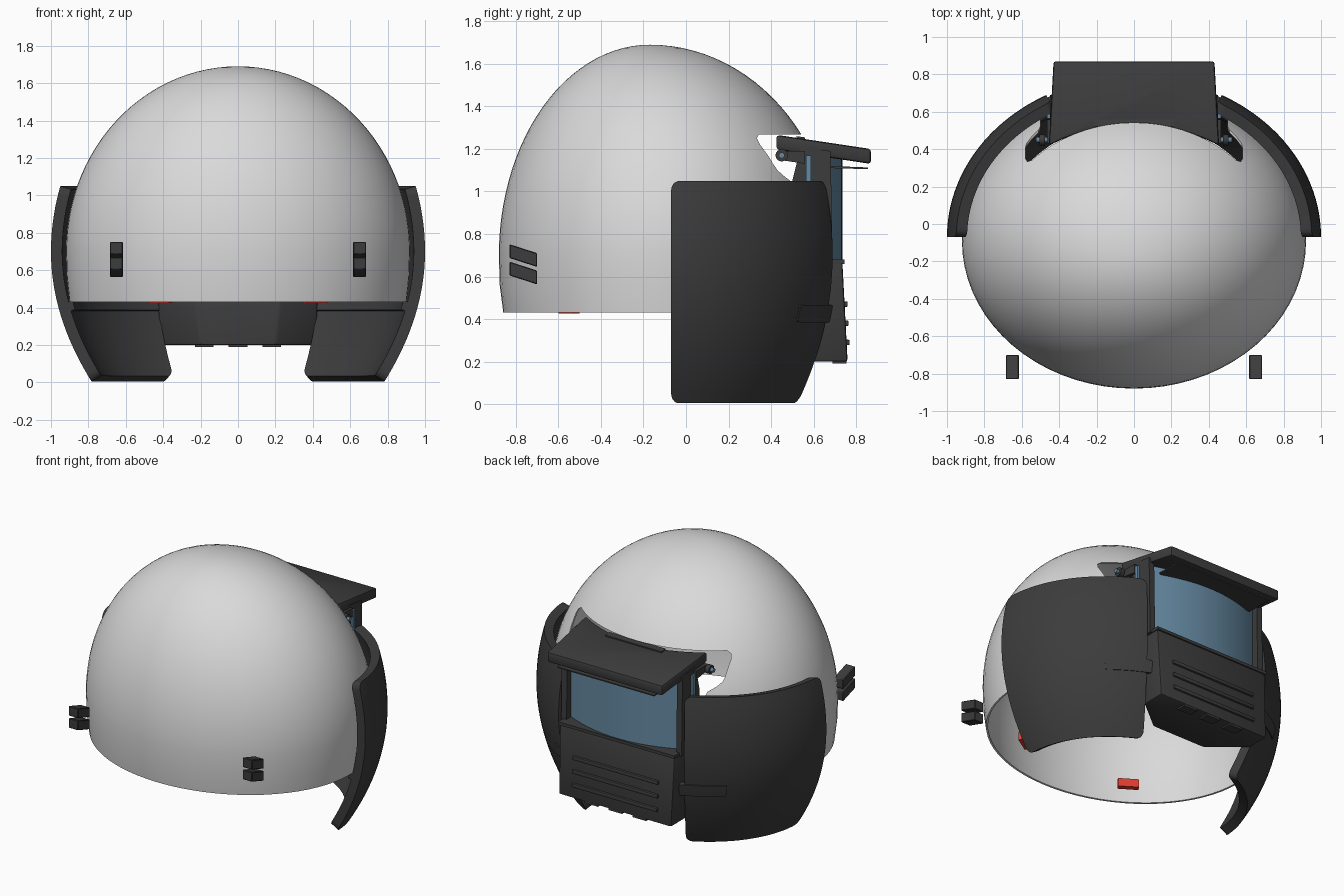
import bpy, bmesh, math

cube = bpy.data.objects.get("Cube")
if cube:
    bpy.data.objects.remove(cube, do_unlink=True)


def material(name, r, g, b):
    m = bpy.data.materials.new(name)
    m.use_nodes = True
    m.diffuse_color = (r, g, b, 1)
    m.node_tree.nodes["Principled BSDF"].inputs["Base Color"].default_value = (r, g, b, 1)
    return m


SHELL = material("light grey", 0.7, 0.7, 0.7)
DARK = material("charcoal", 0.045, 0.045, 0.045)
GLASS = material("steel blue", 0.13, 0.25, 0.36)
RED = material("red", 0.75, 0.045, 0.03)
parts = []


def add(name, verts, faces, mat, fix_normals=True):
    me = bpy.data.meshes.new(name)
    me.from_pydata(verts, [], faces)
    if fix_normals:
        bm = bmesh.new()
        bm.from_mesh(me)
        bmesh.ops.recalc_face_normals(bm, faces=bm.faces)
        bm.to_mesh(me)
        bm.free()
    me.materials.append(mat)
    ob = bpy.data.objects.new(name, me)
    bpy.context.scene.collection.objects.link(ob)
    parts.append(ob)
    return ob


def modify(ob, kind, **settings):
    mod = ob.modifiers.new(kind.lower(), kind)
    for key, value in settings.items():
        setattr(mod, key, value)
    return ob


def bevel(ob, width, segments=2):
    return modify(ob, 'BEVEL', width=width, segments=segments)


def mirror(ob):
    return modify(ob, 'MIRROR')


def loft(name, a, b, mat):
    """Solid between two matching 3D loops."""
    n = len(a)
    faces = [tuple(range(n)), tuple(range(n, 2 * n))]
    faces += [(i, (i + 1) % n, n + (i + 1) % n, n + i) for i in range(n)]
    return add(name, list(a) + list(b), faces, mat)


def side_prism(name, yz, x0, x1, mat):
    return loft(name, [(x0, y, z) for y, z in yz], [(x1, y, z) for y, z in yz], mat)


def box(name, x, y, z, mat):
    yz = [(y[0], z[0]), (y[1], z[0]), (y[1], z[1]), (y[0], z[1])]
    return side_prism(name, yz, x[0], x[1], mat)


def grid_faces(cols, rows, wrap=False):
    span = cols if wrap else cols - 1
    return [(j * cols + i, j * cols + (i + 1) % cols,
             (j + 1) * cols + (i + 1) % cols, (j + 1) * cols + i)
            for j in range(rows - 1) for i in range(span)]


# Helmet dome: stacked ellipses drifting back toward the crown
SEG, RINGS = 72, 26
verts = []


def dome_ring(z, scale, cy):
    for i in range(SEG):
        t = math.tau * i / SEG
        verts.append((0.92 * scale * math.cos(t), cy + 0.79 * scale * math.sin(t), z))


dome_ring(0.43, 0.98, -0.085)
dome_ring(0.56, 0.995, -0.09)
for k in range(RINGS):
    phi = math.pi / 2 * k / RINGS
    lift = 1 - math.cos(phi)
    dome_ring(0.7 + 0.99 * math.sin(phi), math.cos(phi), -0.09 - 0.08 * lift)
faces = grid_faces(SEG, RINGS + 2, wrap=True)
top = len(verts)
verts.append((0, -0.17, 1.69))
last = top - SEG
faces += [(last + i, last + (i + 1) % SEG, top) for i in range(SEG)]
dome = add("helmet_dome", verts, faces, SHELL, fix_normals=False)
modify(dome, 'SOLIDIFY', thickness=0.012, offset=-1)

# Face opening with rounded hinge notches at its upper corners
half = [(0.5, 0.2), (0.5, 1.0), (0.51, 1.04), (0.55, 1.07), (0.575, 1.1),
        (0.58, 1.13), (0.58, 1.22), (0.57, 1.25), (0.545, 1.268)]
outline = half + [(-x, z) for x, z in reversed(half)]
cutter = loft("opening_cutter", [(x, 0.15, z) for x, z in outline],
              [(x, 1.5, z) for x, z in outline], SHELL)
cutter.hide_render = True
parts.remove(cutter)
modify(dome, 'BOOLEAN', object=cutter, operation='DIFFERENCE', solver='EXACT')


# Curved cheek plates
def swell(z):
    if z < 0.7:
        return 1 - 0.22 * ((0.7 - z) / 0.7) ** 2
    return 1 - 0.05 * ((z - 0.7) / 0.35) ** 2


def cheek_patch(name, a0, a1, z0, z1, offset, thick, radius):
    cols, rows = 33, 25
    pts = []
    length = math.radians(a1 - a0) * 0.9
    for j in range(rows):
        for i in range(cols):
            u = 0.5 - 0.5 * math.cos(math.pi * i / (cols - 1))
            near = min(u, 1 - u) * length
            cut = 0
            if near < radius:
                cut = radius - math.sqrt(radius ** 2 - (radius - near) ** 2)
            z = z0 + cut + (z1 - z0 - 2 * cut) * j / (rows - 1)
            t = math.radians(a0 + (a1 - a0) * u)
            s = swell(z) + offset
            pts.append((s * math.cos(t), -0.07 + 0.86 * s * math.sin(t), z))
    ob = add(name, pts, grid_faces(cols, rows), DARK, fix_normals=False)
    modify(ob, 'SOLIDIFY', thickness=thick, offset=-1)
    return mirror(ob)


cheek_patch("cheek_plates", 0, 62, 0.005, 1.05, 0, 0.06, 0.045)
cheek_patch("cheek_straps", 0, 62, 0.38, 0.43, -0.055, 0.03, 0.005)
cheek_patch("strap_tabs", 46, 64, 0.385, 0.465, 0.008, 0.03, 0.01)

# Chin box, wide in front and narrowing toward the mouth
low = [(-0.42, 0.76), (0.42, 0.76), (0.42, 0.6), (0.2, 0.42), (-0.2, 0.42), (-0.42, 0.6)]
high = [(-0.43, 0.735), (0.43, 0.735), (0.43, 0.55), (0.25, 0.5), (-0.25, 0.5), (-0.43, 0.55)]
bevel(loft("chin_box", [(x, y, 0.2) for x, y in low],
           [(x, y, 0.675) for x, y in high], DARK), 0.012)

# Raised bars across the chin box and feet under it
for n, z in enumerate((0.29, 0.38, 0.47)):
    y = 0.76 - (z - 0.2) * 0.05
    bevel(box(f"chin_bar_{n + 1}", (-0.32, 0.32), (y - 0.01, y + 0.014),
              (z - 0.013, z + 0.013), DARK), 0.006)
for n, x in enumerate((-0.18, 0, 0.18)):
    box(f"chin_foot_{n + 1}", (x - 0.05, x + 0.05), (0.69, 0.755), (0.19, 0.21), DARK)
box("chin_ledge", (-0.435, 0.435), (0.6, 0.745), (0.66, 0.68), DARK)

# Curved window
N = 20
arc = []
for i in range(N + 1):
    x = -0.42 + 0.84 * i / N
    arc.append((x, 0.735 - 0.1 * (x / 0.42) ** 2))
pane = arc + [(x, y - 0.02) for x, y in reversed(arc)]
loft("window", [(x, y, 0.66) for x, y in pane], [(x, y, 1.18) for x, y in pane], GLASS)

# Window pillars, hinge arms and pins
mirror(side_prism("window_pillars", [(0.5, 0.66), (0.69, 0.66), (0.68, 1.19), (0.54, 1.21),
                                     (0.5, 1.05)], 0.41, 0.45, DARK))
mirror(box("pillar_strips", (0.45, 0.465), (0.565, 0.587), (0.7, 1.17), GLASS))
mirror(side_prism("hinge_arms", [(0.43, 1.15), (0.56, 1.13), (0.56, 1.19), (0.43, 1.19)],
                  0.43, 0.465, DARK))


def pin(name, x0, x1, y, z, radius, mat):
    ring = [(y + radius * math.cos(math.tau * i / 16), z + radius * math.sin(math.tau * i / 16))
            for i in range(16)]
    return mirror(side_prism(name, ring, x0, x1, mat))


pin("hinge_pins", 0.44, 0.525, 0.45, 1.17, 0.014, GLASS)
pin("hinge_knobs", 0.475, 0.505, 0.45, 1.17, 0.029, DARK)


# Sloping brow lid, its rear edge curved around the dome
def lid_top(y):
    return 1.27 - (y - 0.4) * 0.15


plan = [(-0.43, 0.87), (0.43, 0.87)]
for i in range(13):
    x = 0.455 - 0.91 * i / 12
    plan.append((x, 0.535 - 0.115 * (x / 0.455) ** 2))
bevel(loft("brow_lid", [(x, y, lid_top(y) - 0.07) for x, y in plan],
           [(x, y, lid_top(y)) for x, y in plan], DARK), 0.014)
side_prism("lid_insert", [(0.52, 1.25), (0.56, 1.244), (0.56, 1.254), (0.52, 1.26)],
           -0.21, 0.21, DARK)
side_prism("lid_under_plate", [(0.67, 1.11), (0.855, 1.105), (0.855, 1.113), (0.67, 1.12)],
           -0.36, 0.36, DARK)

# Paired rear clips
for n, z in enumerate((0.605, 0.687)):
    clip = [(-0.83, z), (-0.7, z - 0.042), (-0.7, z + 0.023), (-0.83, z + 0.065)]
    mirror(bevel(side_prism(f"rear_clips_{n + 1}", clip, 0.615, 0.685, DARK), 0.004, 1))

# Red tabs inside the rear rim
tab = [(0.35, -0.57), (0.46, -0.50), (0.48, -0.53), (0.37, -0.60)]
mirror(loft("inner_tabs", [(x, y, 0.425) for x, y in tab],
            [(x, y, 0.48) for x, y in tab], RED))

# Apply the modifiers, then smooth with sharp edges kept
graph = bpy.context.evaluated_depsgraph_get()
graph.update()
baked = [(ob, bpy.data.meshes.new_from_object(ob.evaluated_get(graph))) for ob in parts]
for ob, mesh in baked:
    ob.modifiers.clear()
    ob.data = mesh
bpy.data.objects.remove(cutter, do_unlink=True)
bpy.ops.object.select_all(action='DESELECT')
for ob in parts:
    ob.select_set(True)
bpy.context.view_layer.objects.active = dome
bpy.ops.object.shade_smooth_by_angle(angle=math.radians(35))
